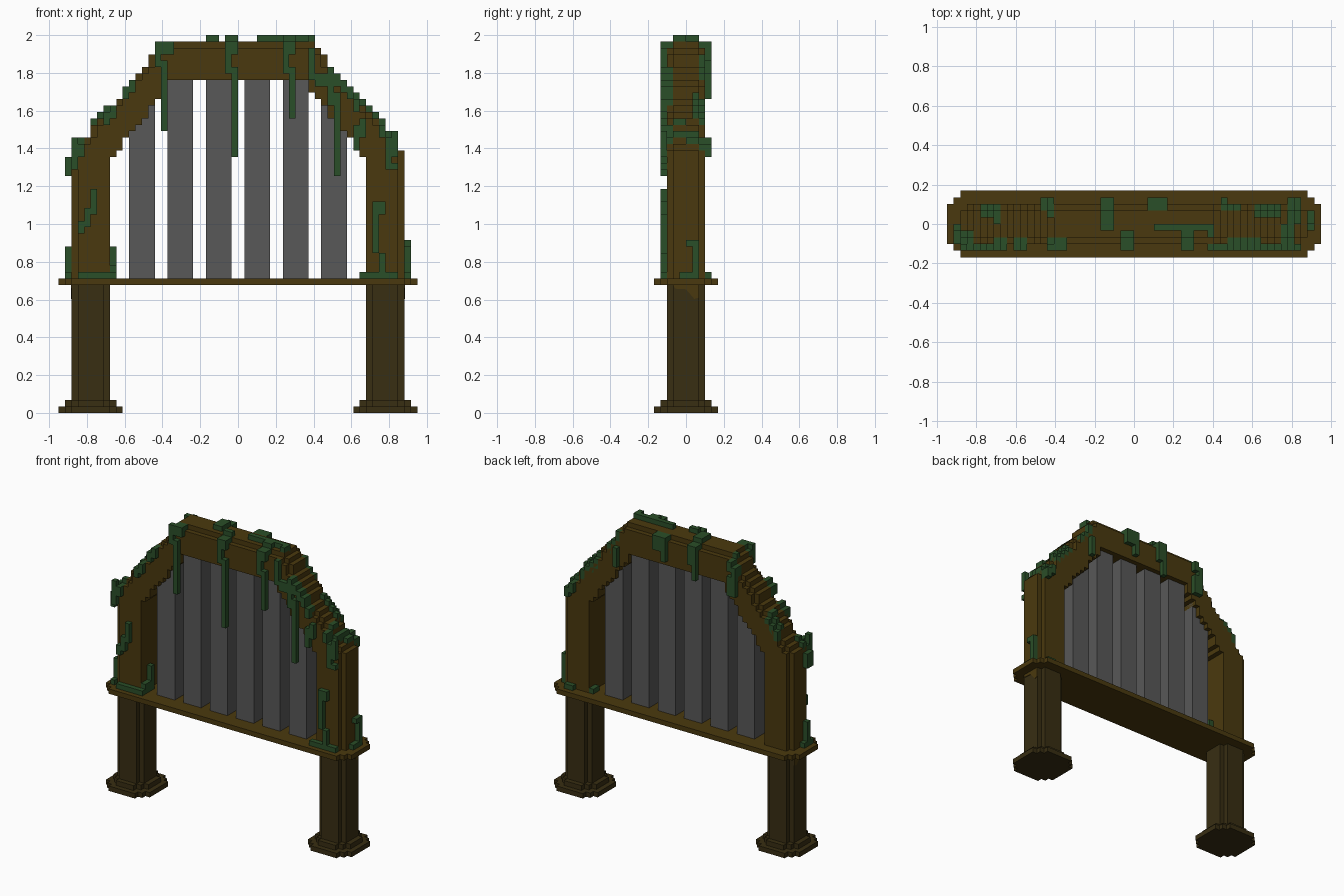
import bpy, bmesh

if "Cube" in bpy.data.objects:
    bpy.data.objects.remove(bpy.data.objects["Cube"])

U = 2 / 59  # size of one block


def material(name, rgb):
    lin = [((c / 255 + 0.055) / 1.055) ** 2.4 if c > 10 else c / 255 / 12.92 for c in rgb]
    m = bpy.data.materials.new(name)
    m.use_nodes = True
    m.diffuse_color = (*lin, 1)
    bsdf = next(n for n in m.node_tree.nodes if n.type == "BSDF_PRINCIPLED")
    bsdf.inputs["Base Color"].default_value = (*lin, 1)
    bsdf.inputs["Roughness"].default_value = 0.9
    return m


BROWN = material("brown_wood", (74, 57, 14))
DARK = material("dark_wood", (56, 46, 18))
GREY = material("grey_bars", (88, 88, 88))
GREEN = material("vine_green", (42, 78, 40))


def finish(name, bm, mat):
    bmesh.ops.scale(bm, vec=(U, U, U), verts=bm.verts)
    bmesh.ops.recalc_face_normals(bm, faces=bm.faces)
    me = bpy.data.meshes.new(name)
    bm.to_mesh(me)
    bm.free()
    me.materials.append(mat)
    ob = bpy.data.objects.new(name, me)
    bpy.context.collection.objects.link(ob)
    return ob


def box(bm, x0, x1, y0, y1, z0, z1):
    verts = bmesh.ops.create_cube(bm, size=1)["verts"]
    for v in verts:
        v.co.x = x0 if v.co.x < 0 else x1
        v.co.y = y0 if v.co.y < 0 else y1
        v.co.z = z0 if v.co.z < 0 else z1


def prism(bm, pts, offset):
    """Extrude a closed loop of points along an offset."""
    face = bm.faces.new([bm.verts.new(p) for p in pts])
    new = bmesh.ops.extrude_face_region(bm, geom=[face])["geom"]
    bmesh.ops.translate(bm, vec=offset, verts=[g for g in new if isinstance(g, bmesh.types.BMVert)])


def stepped_plate(bm, cx, hx, hy, steps, z0, z1):
    """Rectangle with stair-stepped corners."""
    corner = []
    for i in range(steps + 1):
        corner.append((hx - i, hy - steps + i))
        if i < steps:
            corner.append((hx - i - 1, hy - steps + i))
    pts = corner + [(-x, y) for x, y in reversed(corner)]
    pts += [(-x, -y) for x, y in corner] + [(x, -y) for x, y in reversed(corner)]
    prism(bm, [(cx + x, y, z0) for x, y in pts], (0, 0, z1 - z0))


# Legs with stepped feet
for side, sx in (("left", 1), ("right", -1)):
    bm = bmesh.new()
    stepped_plate(bm, sx * 23, 5, 5, 2, 0, 1)
    stepped_plate(bm, sx * 23, 4, 4, 2, 1, 2)
    stepped_plate(bm, sx * 23, 3, 3, 1, 2, 20)
    finish(side + "_leg", bm, DARK)
    # Lighter patch below the sill on the outer side
    bm = bmesh.new()
    patch = [(-2, 20), (-1.7, 19.4), (0, 19.3), (1.3, 17.8), (2, 18), (2, 20)]
    prism(bm, [(sx * 26, y, z) for y, z in patch], (sx * 0.1, 0, 0))
    finish(side + "_leg_patch", bm, BROWN)

# Sill
bm = bmesh.new()
stepped_plate(bm, 0, 28, 5, 2, 20, 21)
finish("sill", bm, BROWN)


# Arch heights by block column
def col(c):
    return c if c >= 0 else -c - 1


def top(k):
    return min(58, 41 + round((25 - k) * 17 / 14))


def inset_top(k):
    return min(top(k) - 1, top(k + 1))


def bottom(k):
    return 21 if k >= 20 else min(52, 40 + round((19 - k) * 1.3))


def inset_bottom(k):
    return 21 if k >= 21 else bottom(k) + 1 if k < 20 else 41


def arch(name, width, depth, top_fn, bottom_fn):
    over, under = [], []
    for c in range(-width, width):
        k = col(c)
        over += [(c, top_fn(k)), (c + 1, top_fn(k))]
        under += [(c, bottom_fn(k)), (c + 1, bottom_fn(k))]
    loop = []
    for p in over + under[::-1]:
        if not loop or loop[-1] != p:
            loop.append(p)
    bm = bmesh.new()
    prism(bm, [(x, -depth, z) for x, z in loop], (0, 2 * depth, 0))
    finish(name, bm, BROWN)


arch("arch_body", 25, 3, inset_top, bottom)
arch("arch_rim", 26, 2, top, lambda k: min(inset_bottom(k), top(k) - 1))

# Vertical bars
for i, x in enumerate((-17, -11, -5, 1, 7, 13)):
    bm = bmesh.new()
    box(bm, x, x + 4, -2, 2, 21, 49 if abs(x + 2) > 12 else 52.5)
    finish("bar_%d" % (i + 1), bm, GREY)


def flat_vine(name, y0, y1, rects):
    bm = bmesh.new()
    for x0, x1, z0, z1 in rects:
        box(bm, x0, x1, y0, y1, z0, z1)
    finish(name, bm, GREEN)


# Vines hanging over the front
flat_vine("front_hanging_vines", -4, -3, [
    (-12, -11, 44, 55), (-13, -12, 54, 58), (-1, 0, 40, 54), (-2, -1, 53, 58),
    (8, 9, 46, 54), (7, 8, 53, 58), (15, 16, 37, 50), (14, 15, 48, 52),
    (12, 14, 51, 53), (11, 12, 52, 57)])

# Vines on the front of the posts
flat_vine("front_post_vines", -4, -3, [
    (18, 19, 41, 44), (18, 20, 43, 45), (19, 20, 44, 46),
    (23, 24, 38, 41), (24, 25, 38, 39), (23, 25, 40, 41), (24, 25, 41, 44),
    (21, 22, 25, 33), (22, 23, 31, 33), (22, 23, 21, 25), (19, 25, 21, 22),
    (-23, -22, 31, 35), (-24, -23, 29, 32), (-25, -24, 28, 30),
    (-25, -19, 21, 22), (-26, -25, 38, 43)])

# Vines on the back
flat_vine("back_vines", 3, 4, [
    (-5, -4, 51, 57), (-4, -3, 54, 57), (2, 3, 53, 57), (3, 5, 55, 57),
    (-14, -12, 50, 54), (13, 14, 49, 53), (23, 25, 21, 22)])

# Vines on the sides of the posts
bm = bmesh.new()
for b in ((26, 27, -1, 2, 21, 22), (26, 27, 1, 2, 21, 27), (26, 27, 0, 1, 26, 27),
          (-27, -26, -3, 0, 21, 22), (-27, -26, -2, -1, 21, 26),
          (-27, -26, -3, -1, 37, 40), (-20, -19, -3, 0, 21, 23),
          (-20, -19, -1, 0, 22, 26), (19, 20, 1, 3, 21, 22)):
    box(bm, *b)
finish("side_vines", bm, GREEN)

# Vines creeping over the top, one block above the arch
bm = bmesh.new()
for x0, x1, y0, y1 in (
        (-23, -20, 1, 3), (-21, -20, 0, 1), (-26, -24, -4, -1), (-14, -12, 2, 4),
        (-13, -12, 1, 2), (-13, -10, -4, -2), (-5, -3, -1, 4), (-2, 0, -4, -1),
        (2, 5, 2, 4), (3, 12, -1, 0), (7, 9, -4, -1), (11, 12, -2, -1),
        (14, 19, -4, -2), (13, 16, 2, 3), (18, 22, 1, 3), (22, 24, -4, 0),
        (23, 25, 0, 4), (-18, -16, -4, -2), (-21, -19, -4, -2)):
    for c in range(x0, x1):
        h = top(col(c))
        a, b = max(y0, -2), min(y1, 2)
        if a < b:
            box(bm, c, c + 1, a, b, h - 0.5, h + 1)
        if y0 < -2:
            box(bm, c, c + 1, y0, -2, h - 2, h)
        if y1 > 2:
            box(bm, c, c + 1, 2, y1, h - 2, h)
finish("top_vines", bm, GREEN)
